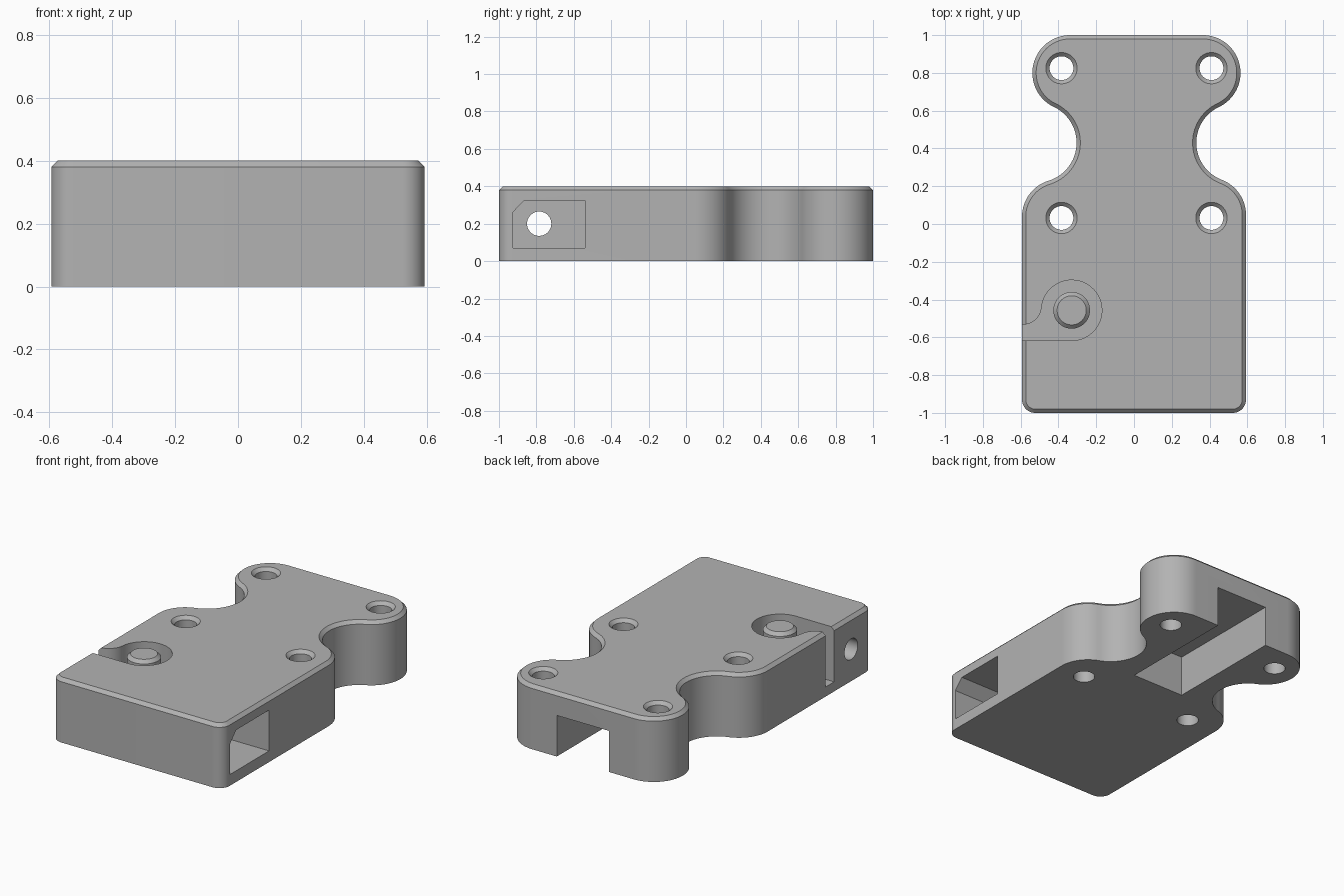
import bpy, bmesh
from math import sin, cos, pi, radians, sqrt, atan2, degrees

cube = bpy.data.objects.get("Cube")
if cube:
    bpy.data.objects.remove(cube)

grey = bpy.data.materials.new("matte grey")
grey.use_nodes = True
colour = (0.45, 0.45, 0.45, 1)
grey.diffuse_color = colour
grey.node_tree.nodes["Principled BSDF"].inputs["Base Color"].default_value = colour


def loft(name, loops):
    """Closed solid through equal-length loops of 3D points."""
    bm = bmesh.new()
    rings = [[bm.verts.new(p) for p in loop] for loop in loops]
    for low, high in zip(rings, rings[1:]):
        for i in range(len(low)):
            j = (i + 1) % len(low)
            bm.faces.new((low[i], low[j], high[j], high[i]))
    bm.faces.new(rings[0])
    bm.faces.new(rings[-1])
    bmesh.ops.recalc_face_normals(bm, faces=bm.faces[:])
    mesh = bpy.data.meshes.new(name)
    bm.to_mesh(mesh)
    bm.free()
    mesh.materials.append(grey)
    obj = bpy.data.objects.new(name, mesh)
    bpy.context.collection.objects.link(obj)
    return obj


def arc(cx, cy, r, a, b, n=20):
    """Points on an arc from angle a to b in degrees."""
    return [(cx + r * cos(radians(a + (b - a) * i / n)),
             cy + r * sin(radians(a + (b - a) * i / n))) for i in range(n + 1)]


def flat(points, z):
    return [(x, y, z) for x, y in points]


def turned(name, x, y, steps, n=48):
    """Round solid along z from (radius, height) steps."""
    return loft(name, [flat(arc(x, y, r, 0, 360 - 360 / n, n - 1), z) for r, z in steps])


WIDE, MID, HIGH, EDGE = 0.593, 0.013, 0.4, 0.02


def half_outline(side, inset):
    """Front corner, shoulder, waist and rear lobe of one side, front to back."""
    r, waist_r, corner = 0.2, 0.21, 0.07
    shift = side * MID
    lobe_x, lobe_y = 0.351 + shift, 0.8
    waist_x, waist_y = 0.527 + shift, 0.43
    shoulder_x = WIDE - r
    dx = waist_x - shoulder_x
    shoulder_y = waist_y - sqrt((r + waist_r) ** 2 - dx ** 2)
    up = degrees(atan2(waist_y - shoulder_y, dx))
    down = degrees(atan2(waist_y - lobe_y, waist_x - lobe_x))
    pts = arc(WIDE - corner, corner - 1, corner - inset, -90, 0, 10)
    pts += arc(shoulder_x, shoulder_y, r - inset, 0, up)
    pts += arc(waist_x, waist_y, waist_r + inset, up + 180, down + 180, 32)[1:-1]
    pts += arc(lobe_x, lobe_y, r - inset, down, 90, 32)
    return [(side * x, y) for x, y in pts]


def outline(inset):
    return half_outline(1, inset) + half_outline(-1, inset)[::-1]


# Main body with a chamfered top edge
body = loft("body", [flat(outline(0), 0), flat(outline(0), HIGH - EDGE),
                     flat(outline(EDGE), HIGH)])

# Countersunk screw holes
cutters = []
for x in (MID - 0.397, MID + 0.397):
    for y in (0.032, 0.825):
        cutters.append(turned("screw_hole_cutter", x, y, [
            (0.063, -0.1), (0.063, HIGH - EDGE), (0.083, HIGH), (0.083, HIGH + 0.1)]))

# Button pocket with a slot running out through the side wall
bx, by, pocket_r, fillet, floor = -0.33, -0.457, 0.16, 0.1, 0.06
slot_top = -0.533
fy = slot_top + fillet
fx = bx - sqrt((pocket_r + fillet) ** 2 - (fy - by) ** 2)
meet = degrees(atan2(fy - by, fx - bx))
pocket = [(-0.8, by - pocket_r)] + arc(bx, by, pocket_r, -90, meet, 40)
pocket += arc(fx, fy, fillet, meet - 180, -90)[1:] + [(-0.8, slot_top)]
cutters.append(loft("pocket_cutter", [flat(pocket, floor), flat(pocket, HIGH + 0.1)]))

# Side bay with one clipped corner
bay = [(-0.925, 0.07), (-0.54, 0.07), (-0.54, 0.325), (-0.865, 0.325), (-0.925, 0.262)]
cutters.append(loft("bay_cutter", [[(x, y, z) for y, z in bay] for x in (-0.12, 0.8)]))

# Round passage from the bay to the opposite wall
ring = arc(-0.785, 0.2, 0.065, 0, 350, 35)
cutters.append(loft("passage_cutter", [[(x, y, z) for y, z in ring] for x in (-0.8, 0)]))

# Rear channel, open underneath
x0, x1, y0, y1 = MID - 0.181, MID + 0.181, 0.235, 1.2
channel = [(x0, y0), (x1, y0), (x1, y1), (x0, y1)]
cutters.append(loft("channel_cutter", [flat(channel, -0.1), flat(channel, 0.257)]))

# Cut everything out of the body
bpy.context.view_layer.objects.active = body
for cutter in cutters:
    mod = body.modifiers.new("cut", "BOOLEAN")
    mod.operation, mod.solver, mod.object = "DIFFERENCE", "EXACT", cutter
    bpy.ops.object.modifier_apply(modifier=mod.name)
for cutter in cutters:
    bpy.data.objects.remove(cutter)
bpy.context.view_layer.update()

# Round button standing in the pocket
button = turned("button", bx, by, [(0.097, floor - 0.01), (0.097, HIGH - EDGE), (0.077, HIGH)])

# Smooth the curved walls, keep the edges sharp
bpy.ops.object.select_all(action="DESELECT")
body.select_set(True)
button.select_set(True)
bpy.ops.object.shade_smooth_by_angle(angle=radians(25))
